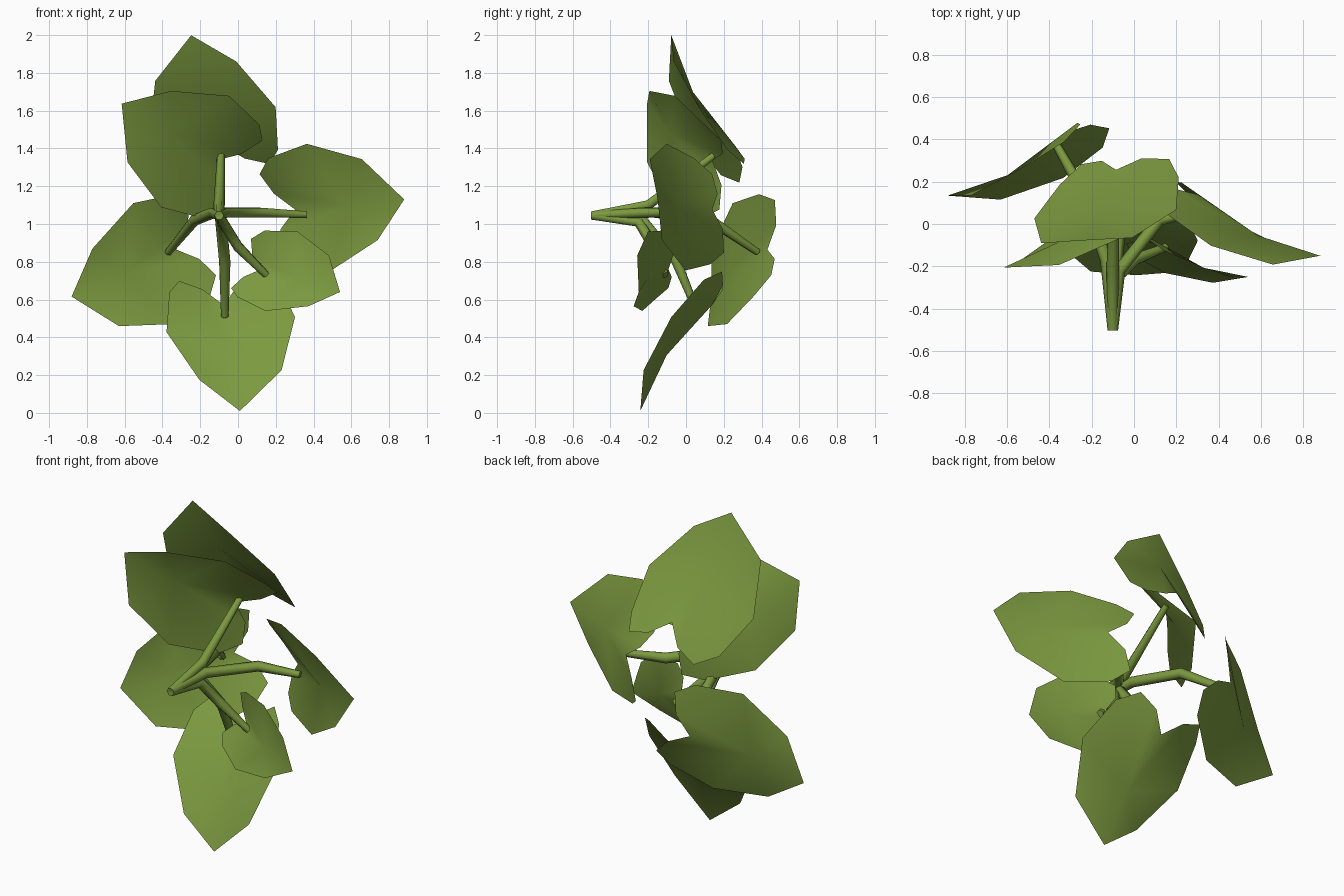
import bpy
from mathutils import Vector as V

if "Cube" in bpy.data.objects:
    bpy.data.objects.remove(bpy.data.objects["Cube"])

mat = bpy.data.materials.new("ivy_green")
mat.diffuse_color = (0.2, 0.32, 0.05, 1)
mat.use_nodes = True
mat.node_tree.nodes["Principled BSDF"].inputs["Base Color"].default_value = mat.diffuse_color

# Half outline of one leaf, tip to notch: half width, length, lift, sideways lean
HALF = [(0.32, 0.75, 0.12, -0.045), (0.50, 0.30, 0.14, -0.03),
        (0.42, -0.09, 0.08, -0.02), (0.31, -0.23, 0.0, 0.0),
        (0.14, -0.16, -0.05, 0.0)]
OUTLINE = ([(0, 1, 0)] + [(s + x, y, z) for x, y, z, s in HALF] + [(0, 0, -0.05)]
           + [(s - x, y, z) for x, y, z, s in reversed(HALF)])


def leaf(name, base, along, across):
    base, along, across = V(base), V(along), V(across)
    lift = across.cross(along).normalized() * along.length
    verts = [base + across * x + along * y + lift * z
             for x, y, z in [(0, 0.52, 0.05)] + OUTLINE]
    n = len(OUTLINE)
    faces = [(0, (i + 1) % n + 1, i + 1) for i in range(n)]
    me = bpy.data.meshes.new(name)
    me.from_pydata(verts, [], faces)
    me.shade_smooth()
    me.materials.append(mat)
    ob = bpy.data.objects.new(name, me)
    bpy.context.collection.objects.link(ob)


def stem(name, points, radii):
    cu = bpy.data.curves.new(name, 'CURVE')
    cu.dimensions = '3D'
    cu.bevel_depth = 1
    cu.bevel_resolution = 1
    cu.use_fill_caps = True
    sp = cu.splines.new('POLY')
    sp.points.add(len(points) - 1)
    for p, co, r in zip(sp.points, points, radii):
        p.co = (*co, 1)
        p.radius = r
    cu.materials.append(mat)
    ob = bpy.data.objects.new(name, cu)
    bpy.context.collection.objects.link(ob)
    bpy.ops.object.select_all(action='DESELECT')
    ob.select_set(True)
    bpy.context.view_layer.objects.active = ob
    bpy.ops.object.convert(target='MESH')


# Leaves: notch position, direction to the tip, full width direction
leaf("top_back_leaf", (-0.08, 0.225, 1.405), (-0.168, -0.303, 0.594), (0.67, 0.04, 0.16))
leaf("top_front_leaf", (-0.10, 0.11, 1.33), (-0.516, -0.316, 0.307), (0.36, 0.02, 0.59))
leaf("left_leaf", (-0.315, 0.40, 0.87), (-0.566, -0.266, -0.254), (-0.22, 0.03, 0.64))
leaf("right_leaf", (0.29, 0.11, 1.07), (0.59, -0.26, 0.06), (0.13, 0.10, -0.67))
leaf("small_leaf", (0.114, -0.115, 0.763), (0.426, -0.135, -0.123), (-0.17, -0.03, -0.42))
leaf("bottom_leaf", (-0.08, 0.11, 0.59), (0.09, -0.352, -0.58), (-0.68, 0.0, -0.08))

# Stems fanning out from a shared root at the front
ROOT = (-0.10, -0.50, 1.045)
STEMS = {
    "top_stem": [(-0.10, -0.20, 1.10), (-0.09, 0.17, 1.38)],
    "left_stem": [(-0.13, -0.17, 1.06), (-0.23, 0.13, 1.02), (-0.37, 0.38, 0.85)],
    "right_stem": [(-0.07, -0.22, 1.06), (0.12, 0.02, 1.06), (0.36, 0.08, 1.05)],
    "small_leaf_stem": [(-0.08, -0.25, 1.01), (0.0, -0.17, 0.88), (0.15, -0.11, 0.73)],
    "bottom_stem": [(-0.09, -0.22, 1.01), (-0.07, -0.05, 0.80), (-0.07, 0.07, 0.51)],
}
for name, pts in STEMS.items():
    pts = [ROOT] + pts
    stem(name, pts, [0.025] + [0.03] * (len(pts) - 2) + [0.02])
